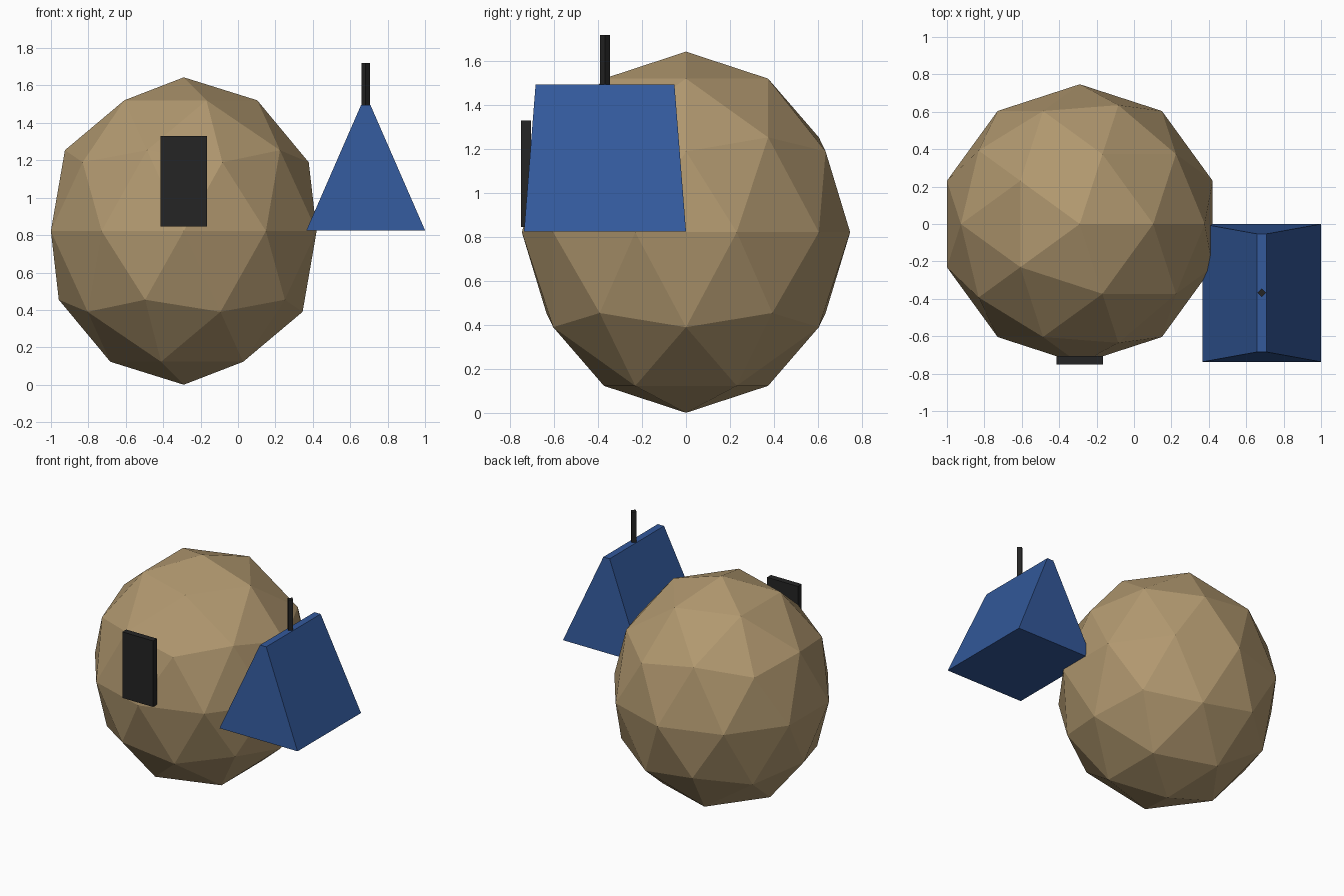
import bpy
import bmesh

cube = bpy.data.objects.get("Cube")
if cube:
    bpy.data.objects.remove(cube, do_unlink=True)


def material(name, rgb):
    mat = bpy.data.materials.new(name)
    mat.use_nodes = True
    mat.diffuse_color = (*rgb, 1)
    mat.node_tree.nodes["Principled BSDF"].inputs["Base Color"].default_value = (*rgb, 1)
    return mat


tan = material("tan", (0.44, 0.315, 0.16))
blue = material("blue", (0.033, 0.1, 0.33))
black = material("black", (0.018, 0.018, 0.018))


def finish(name, mat):
    obj = bpy.context.object
    obj.name = obj.data.name = name
    obj.data.materials.append(mat)
    return obj


def block(name, mat, low, high):
    """Box spanning two opposite corners, with the mesh kept at real size."""
    bpy.ops.mesh.primitive_cube_add(size=1, location=[(a + b) / 2 for a, b in zip(low, high)])
    obj = finish(name, mat)
    obj.scale = [b - a for a, b in zip(low, high)]
    return obj


# Faceted round body, slightly taller than wide
bpy.ops.mesh.primitive_ico_sphere_add(subdivisions=2, radius=0.747, location=(-0.29, 0, 0.822))
finish("body", tan).scale.z = 1.1

# Thin door plate on the front
block("door", black, (-0.415, -0.75, 0.845), (-0.165, -0.705, 1.33))

# Side roof: a box whose top tapers to a narrow ridge
roof = block("side_roof", blue, (0.366, -0.737, 0.826), (1.0, 0, 1.495))
bm = bmesh.new()
bm.from_mesh(roof.data)
for v in bm.verts:
    if v.co.z > 0:
        v.co.x *= 0.08
        v.co.y *= 0.857
bm.to_mesh(roof.data)
bm.free()

# Four-sided rod standing on the ridge
bpy.ops.mesh.primitive_cylinder_add(vertices=4, radius=0.023, depth=0.3, location=(0.683, -0.368, 1.57))
finish("rod", black)
